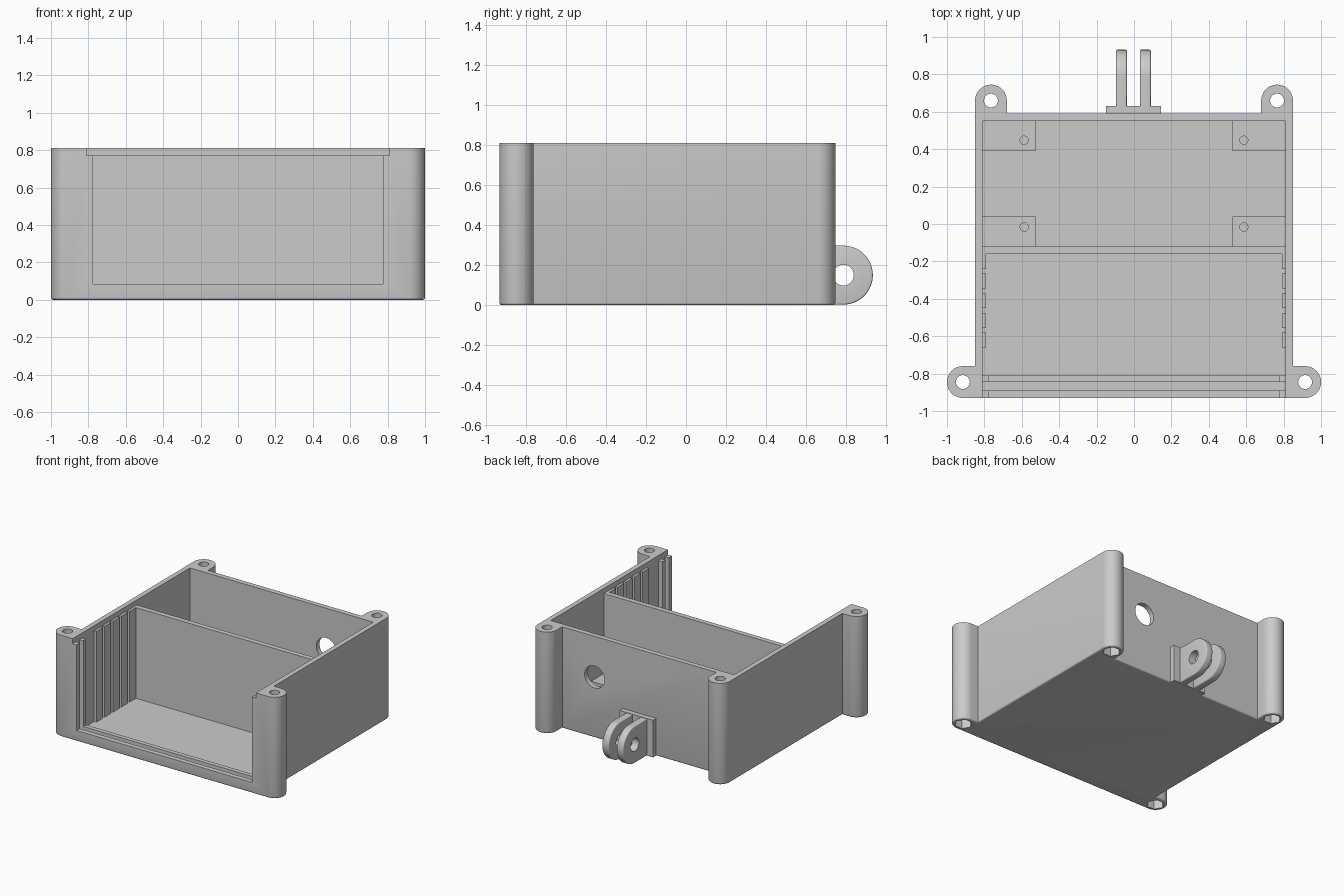
import bpy, bmesh
from math import radians, sin, cos
from mathutils import Matrix

if "Cube" in bpy.data.objects:
    bpy.data.objects.remove(bpy.data.objects["Cube"])

grey = bpy.data.materials.new("plain_grey")
grey.diffuse_color = (0.6, 0.6, 0.6, 1)
grey.use_nodes = True
grey.node_tree.nodes["Principled BSDF"].inputs["Base Color"].default_value = grey.diffuse_color

ALONG_X = Matrix(((0, 0, 1, 0), (1, 0, 0, 0), (0, 1, 0, 0), (0, 0, 0, 1)))  # profile in yz
ALONG_Y = Matrix.Rotation(radians(90), 4, 'X')                              # profile in xz


def arc(cx, cy, r, a0, a1, n):
    return [(cx + r * cos(radians(a0 + (a1 - a0) * i / n)),
             cy + r * sin(radians(a0 + (a1 - a0) * i / n))) for i in range(n + 1)]


def circle(cx, cy, r, n=32, start=0):
    return arc(cx, cy, r, start, start + 360, n)[:-1]


def prism(name, pts, w0, w1, matrix=None, bevel=0, levels=()):
    """Extrude a closed counter-clockwise profile from w0 to w1, rounding the rims at given levels."""
    bm = bmesh.new()
    face = bm.faces.new([bm.verts.new((u, v, w0)) for u, v in pts])
    top = bmesh.ops.extrude_face_region(bm, geom=[face])
    for v in top['geom']:
        if isinstance(v, bmesh.types.BMVert):
            v.co.z = w1
    if bevel:
        rim = [e for e in bm.edges
               if any(all(abs(v.co.z - l) < 1e-5 for v in e.verts) for l in levels)]
        bmesh.ops.bevel(bm, geom=rim, offset=bevel, segments=3, profile=0.5, affect='EDGES')
    if matrix:
        bm.transform(matrix)
    bmesh.ops.recalc_face_normals(bm, faces=bm.faces)
    me = bpy.data.meshes.new(name)
    bm.to_mesh(me)
    bm.free()
    me.materials.append(grey)
    ob = bpy.data.objects.new(name, me)
    bpy.context.collection.objects.link(ob)
    return ob


def box(name, x0, x1, y0, y1, z0, z1):
    return prism(name, [(x0, y0), (x1, y0), (x1, y1), (x0, y1)], z0, z1)


def select(ob):
    bpy.ops.object.select_all(action='DESELECT')
    ob.select_set(True)
    bpy.context.view_layer.objects.active = ob


def cut(ob, *cutters):
    select(ob)
    for c in cutters:
        m = ob.modifiers.new("cut", 'BOOLEAN')
        m.operation, m.solver, m.object = 'DIFFERENCE', 'EXACT', c
        bpy.ops.object.modifier_apply(modifier=m.name)
        bpy.data.objects.remove(c)


H, FLOOR, SILL, LEDGE = 0.81, 0.045, 0.085, 0.77

# case outline with four screw lugs
right = (arc(0.915, -0.845, 0.085, -90, 90, 24) + [(0.85, -0.76)]
         + arc(0.765, 0.66, 0.085, 0, 180, 24) + [(0.68, 0.59)])
left = [(-x, y) for x, y in reversed(right)]
case = prism("case", right + left, 0, H, bevel=0.012, levels=(0,))

# inner cavity, front opening, lid ledge and cable hole
cut(case,
    box("cavity", -0.81, 0.81, -0.89, 0.55, FLOOR, 1),
    box("opening", -0.775, 0.775, -1, -0.85, SILL, 1),
    box("ledge", -0.81, 0.81, -1, -0.86, LEDGE, 1),
    prism("cable_hole", circle(0.395, 0.485, 0.088), -0.7, -0.5, ALONG_Y))

# screw holes with hexagonal nut pockets below
for s in (-1, 1):
    for x, y in ((0.915, -0.845), (0.765, 0.66)):
        cut(case,
            prism("screw_hole", circle(s * x, y, 0.037), -0.1, 1),
            prism("nut_pocket", circle(s * x, y, 0.066, 6), -0.1, 0.09))

# divider between the compartments
box("divider", -0.815, 0.815, -0.16, -0.12, FLOOR - 0.01, LEDGE)

# inner frame of the front panel slot
box("slot_sill", -0.815, 0.815, -0.845, -0.81, FLOOR - 0.01, SILL)
for s, side in ((-1, "left"), (1, "right")):
    xs = lambda a, b: sorted((s * a, s * b))
    box(f"slot_rib_{side}", *xs(0.775, 0.815), -0.845, -0.81, FLOOR - 0.01, LEDGE)
    # ribs that hold upright boards
    for i in range(5):
        y = -0.16 - 0.105 * i
        box(f"board_rib_{side}_{i + 1}", *xs(0.79, 0.815), y - 0.08, y, FLOOR - 0.01, LEDGE)
    # mounting pads in the rear compartment
    for row, y0, y1, hy in (("back", 0.39, 0.555, 0.448), ("front", -0.125, 0.04, -0.016)):
        pad = box(f"pad_{row}_{side}", *xs(0.527, 0.815), y0, y1, FLOOR - 0.01, 0.13)
        cut(pad, prism("pad_hole", circle(s * 0.587, hy, 0.022, 20), FLOOR, 0.3))

# hinge bracket on the back
box("hinge_plate", -0.15, 0.145, 0.58, 0.63, 0.003, 0.30)
profile = [(0.61, 0.003)] + arc(0.785, 0.15, 0.147, -90, 90, 32) + [(0.61, 0.297)]
for name, x0, x1 in (("hinge_finger_left", -0.097, -0.038), ("hinge_finger_right", 0.031, 0.09)):
    finger = prism(name, profile, x0, x1, ALONG_X, bevel=0.008, levels=(x0, x1))
    cut(finger, prism("pin_hole", circle(0.785, 0.15, 0.052), x0 - 0.1, x1 + 0.1, ALONG_X))

# smooth the curved surfaces only
for ob in list(bpy.context.scene.objects):
    select(ob)
    bpy.ops.object.shade_smooth_by_angle(angle=radians(32))
